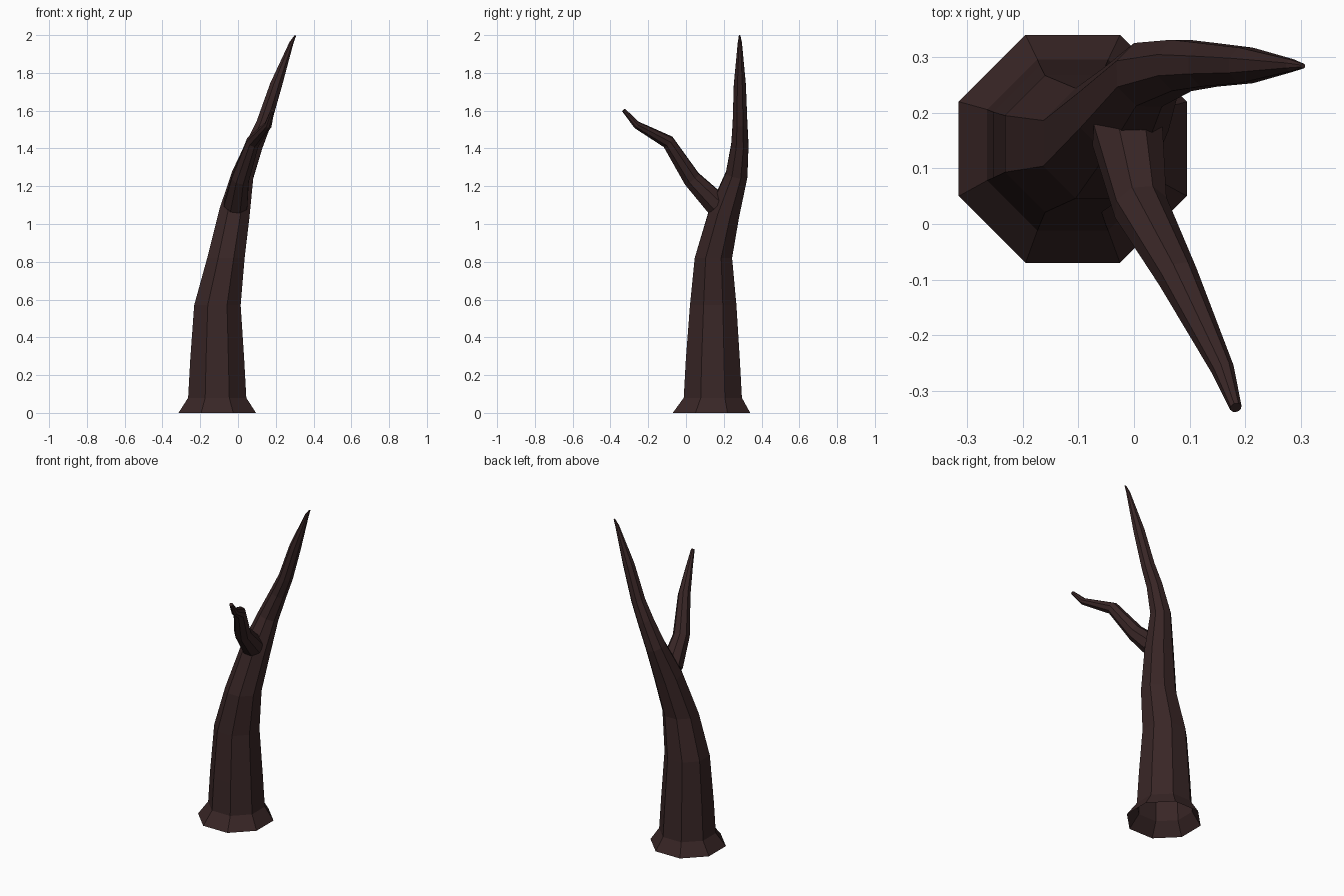
import bpy, bmesh, math
from mathutils import Vector

if "Cube" in bpy.data.objects:
    bpy.data.objects.remove(bpy.data.objects["Cube"])

bark = bpy.data.materials.new("dark brown bark")
bark.diffuse_color = (0.040, 0.019, 0.019, 1)
bark.use_nodes = True
bark.node_tree.nodes["Principled BSDF"].inputs["Base Color"].default_value = bark.diffuse_color
UP = Vector((0, 0, 1))


def limb(name, rings, upright_below=0.0, cap_start=False, sides=8):
    """Faceted tapering tube through rings of (x, y, z, apothem)."""
    bm = bmesh.new()
    pts = [Vector(r[:3]) for r in rings]
    loops = []
    for i, (p, ring) in enumerate(zip(pts, rings)):
        a, b = pts[max(i - 1, 0)], pts[min(i + 1, len(pts) - 1)]
        axis = UP if p.z < upright_below else (b - a).normalized()
        turn = UP.rotation_difference(axis)
        rad = ring[3] / math.cos(math.pi / sides)
        loop = []
        for k in range(sides):
            t = 2 * math.pi * (k + 0.5) / sides
            loop.append(bm.verts.new(p + turn @ Vector((rad * math.cos(t), rad * math.sin(t), 0))))
        loops.append(loop)
    for lo, hi in zip(loops, loops[1:]):
        for k in range(sides):
            n = (k + 1) % sides
            bm.faces.new((lo[k], lo[n], hi[n], hi[k]))
    bm.faces.new(loops[-1])
    if cap_start:
        bm.faces.new(loops[0][::-1])
    me = bpy.data.meshes.new(name)
    bm.to_mesh(me)
    bm.free()
    me.materials.append(bark)
    ob = bpy.data.objects.new(name, me)
    bpy.context.collection.objects.link(ob)
    return ob


# Trunk with flared, open foot, bending to a pointed top
limb("trunk", [
    (-0.11, 0.135, 0.0, 0.205),
    (-0.11, 0.142, 0.08, 0.154),
    (-0.11, 0.142, 0.28, 0.143),
    (-0.109, 0.144, 0.57, 0.123),
    (-0.064, 0.145, 0.82, 0.099),
    (-0.018, 0.203, 1.06, 0.081),
    (0.025, 0.268, 1.26, 0.058),
    (0.085, 0.285, 1.415, 0.046),
    (0.135, 0.286, 1.53, 0.039),
    (0.201, 0.285, 1.735, 0.032),
    (0.283, 0.285, 1.96, 0.011),
    (0.304, 0.284, 1.998, 0.004),
], upright_below=0.9)

# Side branch reaching forward from the trunk
limb("branch", [
    (-0.012, 0.163, 1.103, 0.062),
    (0.012, 0.03, 1.24, 0.046),
    (0.079, -0.095, 1.435, 0.034),
    (0.160, -0.262, 1.525, 0.019),
    (0.183, -0.330, 1.603, 0.010),
], cap_start=True)
